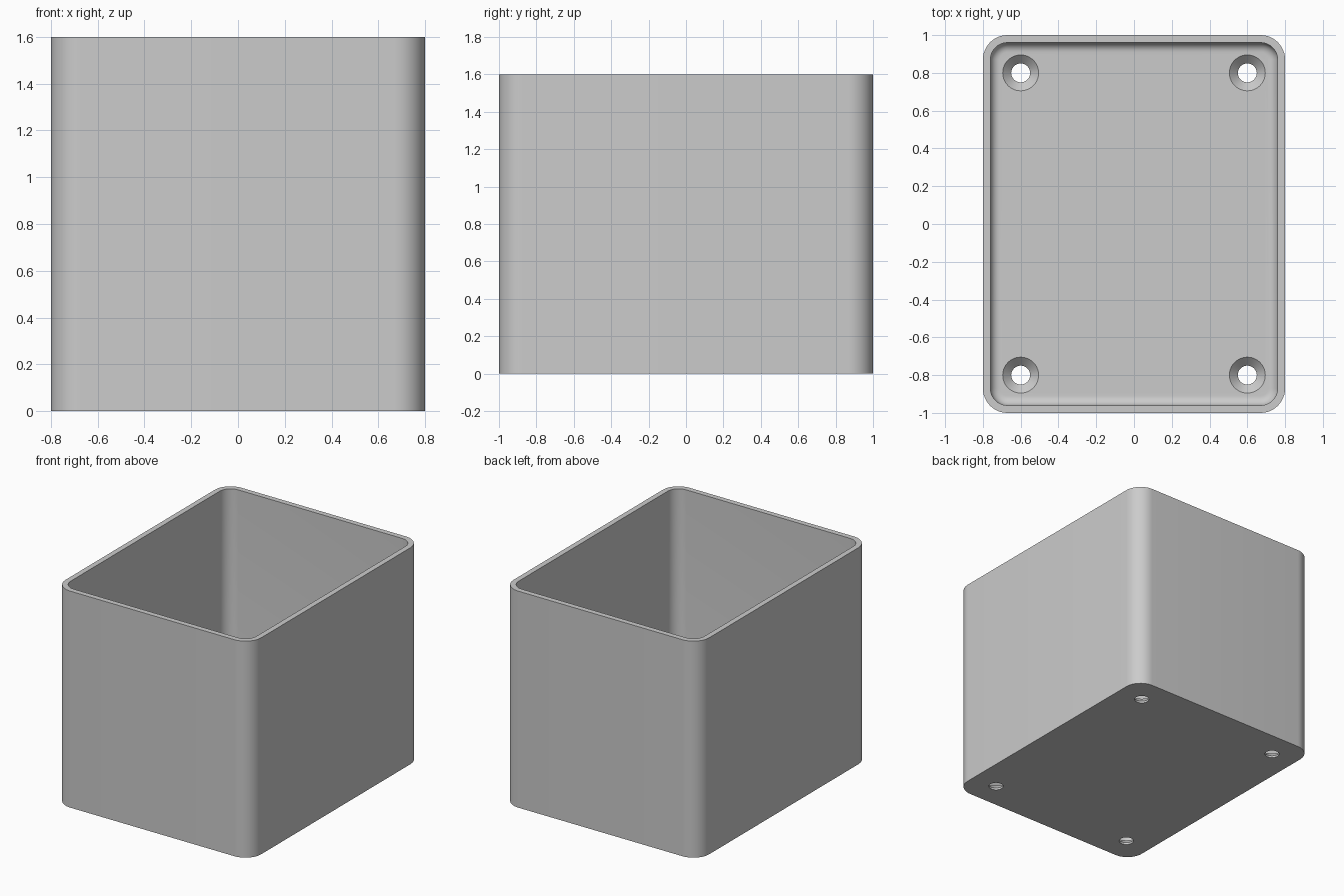
import bpy, bmesh, math

cube = bpy.data.objects.get("Cube")
if cube:
    bpy.data.objects.remove(cube, do_unlink=True)

WIDTH, DEPTH, HEIGHT = 1.6, 2.0, 1.6
WALL, FLOOR, CORNER, FILLET = 0.04, 0.06, 0.13, 0.05

grey = bpy.data.materials.new("plain grey")
grey.use_nodes = True
colour = (0.6, 0.6, 0.6, 1)
grey.diffuse_color = colour
grey.node_tree.nodes["Principled BSDF"].inputs["Base Color"].default_value = colour


def rounded_ring(bm, inset, z, steps=12):
    """Rounded rectangle of vertices, shrunk inward by inset."""
    r = CORNER - inset
    cx, cy = WIDTH / 2 - CORNER, DEPTH / 2 - CORNER
    ring = []
    for quarter, (sx, sy) in enumerate([(1, 1), (-1, 1), (-1, -1), (1, -1)]):
        for i in range(steps + 1):
            a = math.pi / 2 * (quarter + i / steps)
            ring.append(bm.verts.new((sx * cx + r * math.cos(a), sy * cy + r * math.sin(a), z)))
    return ring


def circle_ring(bm, x, y, r, z, sides=48):
    return [bm.verts.new((x + r * math.cos(math.tau * i / sides),
                          y + r * math.sin(math.tau * i / sides), z)) for i in range(sides)]


def loft(bm, rings):
    """Bridge successive rings and cap both ends."""
    for a, b in zip(rings, rings[1:]):
        for i in range(len(a)):
            j = (i + 1) % len(a)
            bm.faces.new((a[i], a[j], b[j], b[i]))
    bm.faces.new(rings[0])
    bm.faces.new(rings[-1])


def finish(bm, name):
    bmesh.ops.recalc_face_normals(bm, faces=bm.faces)
    mesh = bpy.data.meshes.new(name)
    bm.to_mesh(mesh)
    bm.free()
    mesh.materials.append(grey)
    obj = bpy.data.objects.new(name, mesh)
    bpy.context.collection.objects.link(obj)
    return obj


# Open box: outer wall, rim, inner wall, filleted floor
bm = bmesh.new()
profile = [(0, 0), (0, HEIGHT), (WALL, HEIGHT)]
for i in range(9):
    a = math.pi / 2 * i / 8
    profile.append((WALL + FILLET * (1 - math.cos(a)), FLOOR + FILLET * (1 - math.sin(a))))
loft(bm, [rounded_ring(bm, inset, z) for inset, z in profile])
box = finish(bm, "open_box")

# Countersunk screw holes in the floor
bm = bmesh.new()
for x in (-0.6, 0.6):
    for y in (-0.8, 0.8):
        loft(bm, [circle_ring(bm, x, y, r, z)
                  for r, z in [(0.05, -0.1), (0.05, 0.015), (0.135, 0.1)]])
cutter = finish(bm, "screw_hole_cutter")
cutter.hide_render = True

cut = box.modifiers.new("screw holes", "BOOLEAN")
cut.operation = "DIFFERENCE"
cut.solver = "EXACT"
cut.object = cutter
bpy.ops.object.select_all(action="DESELECT")
bpy.context.view_layer.objects.active = box
box.select_set(True)
bpy.ops.object.modifier_apply(modifier=cut.name)
bpy.data.objects.remove(cutter, do_unlink=True)
bpy.ops.object.shade_smooth_by_angle(angle=math.radians(30))
